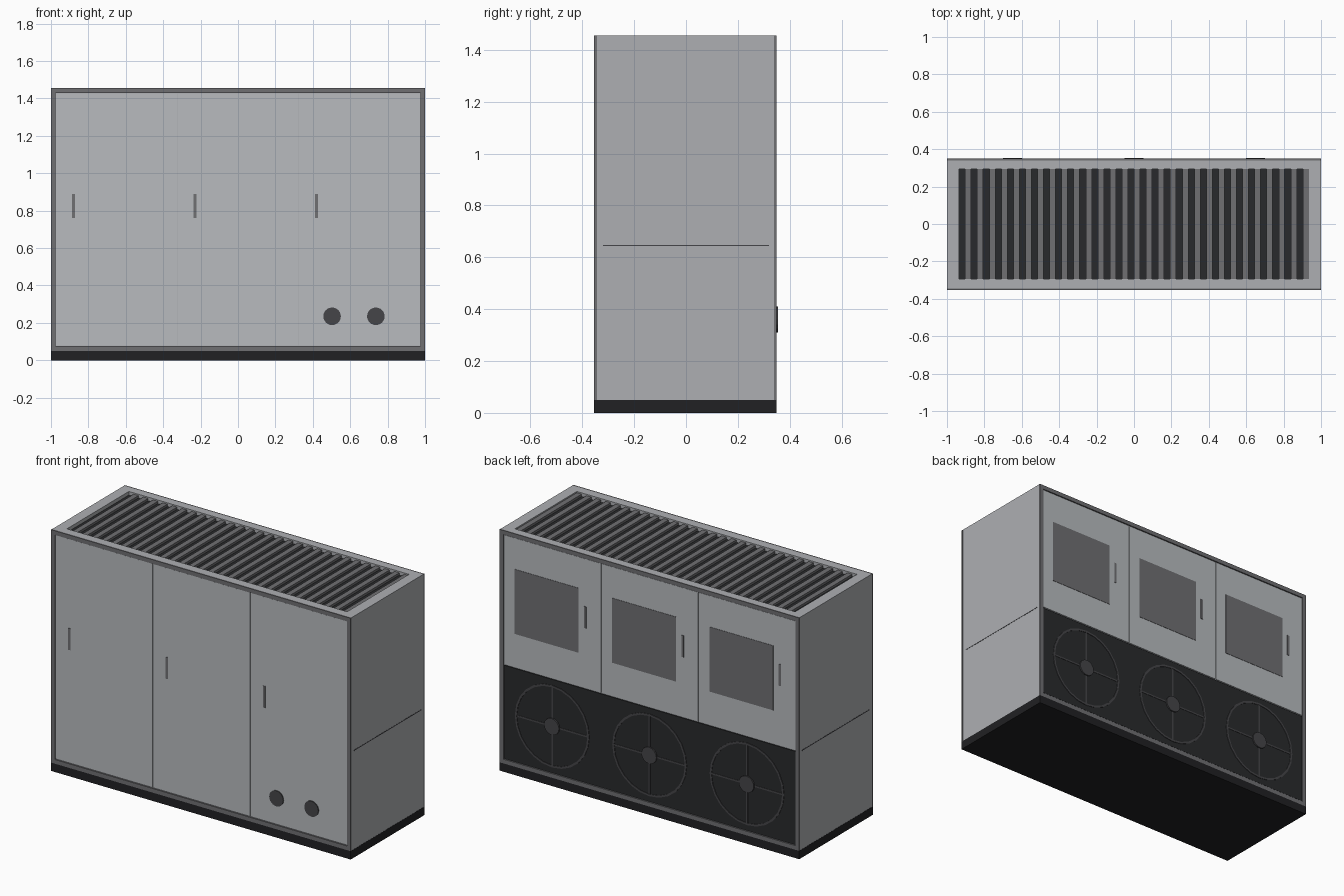
import bpy, bmesh, math
from mathutils import Matrix, Vector

if "Cube" in bpy.data.objects:
    bpy.data.objects.remove(bpy.data.objects["Cube"])


def material(name, r, g, b):
    m = bpy.data.materials.new(name)
    m.diffuse_color = (r, g, b, 1)
    m.use_nodes = True
    m.node_tree.nodes["Principled BSDF"].inputs["Base Color"].default_value = m.diffuse_color
    return m


LIGHT = material("light_grey", 0.42, 0.43, 0.45)
DOOR = material("door_grey", 0.48, 0.50, 0.52)
MID = material("mid_grey", 0.16, 0.16, 0.17)
DARK = material("dark_grey", 0.06, 0.06, 0.065)
BLACK = material("black", 0.015, 0.015, 0.017)
CHARCOAL = material("charcoal", 0.022, 0.023, 0.025)


def finish(name, bm, mat):
    me = bpy.data.meshes.new(name)
    bm.to_mesh(me)
    bm.free()
    me.materials.append(mat)
    ob = bpy.data.objects.new(name, me)
    bpy.context.collection.objects.link(ob)
    return ob


def add_box(bm, x0, x1, y0, y1, z0, z1):
    m = Matrix.Translation(((x0 + x1) / 2, (y0 + y1) / 2, (z0 + z1) / 2))
    m = m @ Matrix.Diagonal((x1 - x0, y1 - y0, z1 - z0, 1))
    bmesh.ops.create_cube(bm, size=1, matrix=m)


def boxes(name, mat, *bounds):
    bm = bmesh.new()
    for b in bounds:
        add_box(bm, *b)
    return finish(name, bm, mat)


def disc(name, mat, x, z, y0, y1, r, sides):
    # short cylinder along y
    bm = bmesh.new()
    m = Matrix.Translation((x, (y0 + y1) / 2, z)) @ Matrix.Rotation(math.pi / 2, 4, 'X')
    bmesh.ops.create_cone(bm, cap_ends=True, segments=sides, radius1=r, radius2=r,
                          depth=y1 - y0, matrix=m)
    return finish(name, bm, mat)


TOP, BASE = 1.455, 0.05

# base plinth
boxes("base_plinth", BLACK, (-1, 1, -0.354, 0.349, 0, BASE))

# cabinet body with a shallow well in the top
bm = bmesh.new()
add_box(bm, -0.999, 0.999, -0.344, 0.340, BASE, TOP)
bm.normal_update()
lid = max(bm.faces, key=lambda f: f.calc_center_median().z)
bmesh.ops.inset_individual(bm, faces=[lid], thickness=0.05)
for v in lid.verts:
    v.co.x = math.copysign(0.935, v.co.x)
    v.co.y = math.copysign(0.295, v.co.y)
well = bmesh.ops.extrude_discrete_faces(bm, faces=[lid])["faces"][0]
bmesh.ops.translate(bm, verts=well.verts, vec=Vector((0, 0, -0.03)))
finish("cabinet_body", bm, LIGHT)

# dark well floor and slats
boxes("vent_floor", CHARCOAL, (-0.935, 0.935, -0.295, 0.295, TOP - 0.03, TOP - 0.022))
pitch = 1.87 / 29
boxes("vent_slats", MID, *[
    (x - 0.016, x + 0.016, -0.295, 0.295, TOP - 0.022, TOP - 0.008)
    for x in (-0.935 + pitch * (i + 0.75) for i in range(29))])

# front and back frames
for name, y0, y1 in (("front_frame", -0.354, -0.344), ("back_frame", 0.340, 0.349)):
    boxes(name, MID,
          (-1, -0.975, y0, y1, BASE, TOP), (0.975, 1, y0, y1, BASE, TOP),
          (-0.975, 0.975, y0, y1, BASE, 0.075), (-0.975, 0.975, y0, y1, 1.43, TOP))

# side seams
for name, s in (("left_seam", -1), ("right_seam", 1)):
    a, b = sorted((s * 0.997, s * 1.0))
    boxes(name, DARK, (a, b, -0.32, 0.32, 0.643, 0.648))

# back lower fan panel
boxes("fan_panel", CHARCOAL, (-0.972, 0.972, 0.338, 0.346, 0.078, 0.642))

for i, cx in enumerate((-0.65, 0, 0.65), 1):
    # front door and handle
    boxes(f"front_door_{i}", DOOR, (cx - 0.323, cx + 0.323, -0.349, -0.342, 0.079, 1.427))
    boxes(f"front_handle_{i}", MID, (cx - 0.238, cx - 0.222, -0.352, -0.347, 0.76, 0.89))

    # back upper door, window and handle
    boxes(f"back_door_{i}", DOOR, (cx - 0.323, cx + 0.323, 0.338, 0.345, 0.649, 1.427))
    boxes(f"back_window_{i}", MID, (cx - 0.175, cx + 0.25, 0.342, 0.347, 0.85, 1.24))
    boxes(f"back_handle_{i}", MID, (cx - 0.227, cx - 0.212, 0.342, 0.348, 1.01, 1.14))

    # fan ring: closed rectangular section around the axis
    bm = bmesh.new()
    section = [(0.236, 0.342), (0.248, 0.342), (0.248, 0.349), (0.236, 0.349)]
    n = 24
    rings = []
    for k in range(n):
        a = 2 * math.pi * k / n
        rings.append([bm.verts.new((cx + r * math.cos(a), y, 0.36 + r * math.sin(a)))
                      for r, y in section])
    for k in range(n):
        p, q = rings[k], rings[(k + 1) % n]
        for j in range(4):
            h = (j + 1) % 4
            bm.faces.new((p[j], p[h], q[h], q[j]))
    bmesh.ops.recalc_face_normals(bm, faces=bm.faces)
    finish(f"fan_ring_{i}", bm, DARK)

    # fan spokes and hub
    boxes(f"fan_spokes_{i}", DARK,
          (cx - 0.24, cx + 0.24, 0.342, 0.348, 0.355, 0.365),
          (cx - 0.005, cx + 0.005, 0.342, 0.348, 0.12, 0.60))
    disc(f"fan_hub_{i}", DARK, cx, 0.36, 0.340, 0.354, 0.05, 16)

# round pipe ports on the front
for i, x in enumerate((0.503, 0.737), 1):
    disc(f"pipe_port_{i}", DARK, x, 0.235, -0.354, -0.345, 0.047, 24)
